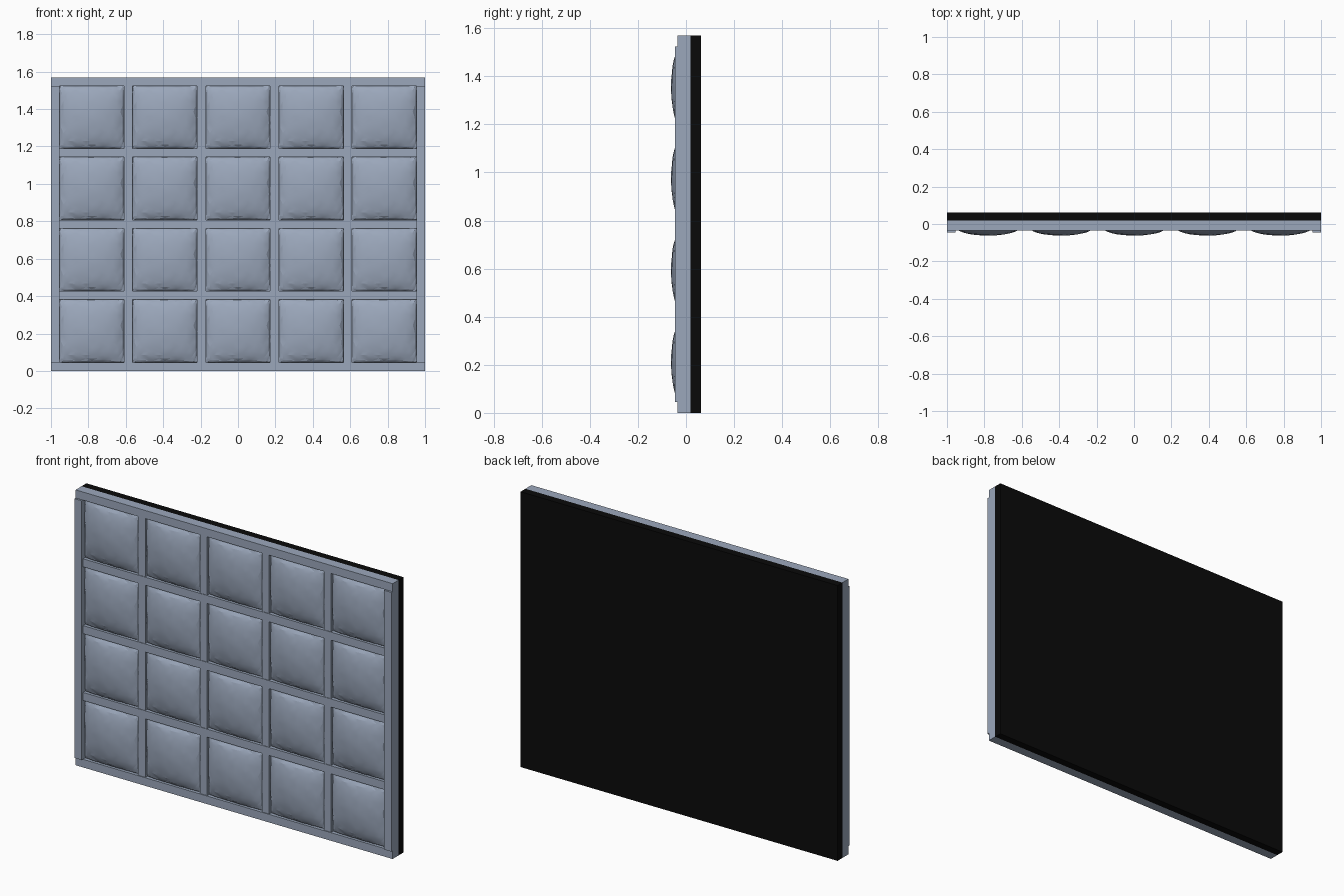
import bpy, bmesh, math, random

if "Cube" in bpy.data.objects:
    bpy.data.objects.remove(bpy.data.objects["Cube"])

random.seed(4)


def material(name, rgb):
    m = bpy.data.materials.new(name)
    m.diffuse_color = (*rgb, 1)
    m.use_nodes = True
    m.node_tree.nodes["Principled BSDF"].inputs["Base Color"].default_value = m.diffuse_color
    return m


GREY = material("blue grey", (0.33, 0.39, 0.50))
BLACK = material("black", (0.003, 0.003, 0.003))


def box(name, x0, x1, y0, y1, z0, z1, mat=GREY):
    bm = bmesh.new()
    bmesh.ops.create_cube(bm, size=1)
    for v in bm.verts:
        v.co = (x0 + (v.co.x + 0.5) * (x1 - x0),
                y0 + (v.co.y + 0.5) * (y1 - y0),
                z0 + (v.co.z + 0.5) * (z1 - z0))
    me = bpy.data.meshes.new(name)
    bm.to_mesh(me)
    bm.free()
    me.materials.append(mat)
    ob = bpy.data.objects.new(name, me)
    bpy.context.collection.objects.link(ob)
    return ob


H, W = 1.57, 0.046           # total height, bar width
BACK = 0.019                 # plane where frame meets back board

# Back board
box("back_board", -1, 1, BACK, 0.0625, 0, H, BLACK)
box("inner_panel", -0.97, 0.97, 0.0, BACK, 0.03, H - 0.03)

# Outer frame: rails top and bottom, prouder stiles left and right
box("bottom_rail", -1, 1, -0.035, BACK, 0, W)
box("top_rail", -1, 1, -0.035, BACK, H - W, H)
for side, x in (("left", -1), ("right", 1 - W)):
    box(side + "_stile", x, x + W, -0.046, BACK, W, H - W)

# Inner grid bars
PX, PZ = (2 - W) / 5, (H - W) / 4
for i in range(1, 4):
    z = i * PZ
    box("cross_bar", -1 + W, 1 - W, -0.034, BACK, z, z + W)
for i in range(1, 5):
    x = -1 + i * PX
    for j in range(4):
        box("upright_bar", x, x + W, -0.031, BACK, j * PZ + W, (j + 1) * PZ)


# Padded cushion: bulging grid with rumpled edges
def cushion_mesh(w, h, n=18):
    bm = bmesh.new()
    bmesh.ops.create_grid(bm, x_segments=n, y_segments=n, size=1)
    for v in bm.verts:
        # pack the grid lines towards the edges
        u, t = math.sin(v.co.x * math.pi / 2), math.sin(v.co.y * math.pi / 2)
        rim = max(abs(u), abs(t))
        if rim < 0.999:
            k = 0.05 * (1.05 - rim)
            u += random.uniform(-k, k)
            t += random.uniform(-k, k)
        u, t = max(-1, min(1, u)), max(-1, min(1, t))
        f = ((1 - u ** 2) * (1 - t ** 2)) ** 0.45
        y = -0.010 - 0.052 * f
        if rim < 0.999:
            y += random.uniform(-1, 1) * (0.0008 + 0.0025 * max(0, rim - 0.6))
        v.co = (u * w / 2, max(y, -0.0625), t * h / 2)
    bmesh.ops.triangulate(bm, faces=bm.faces[:], quad_method='SHORT_EDGE')
    bm.normal_update()
    if sum(f.normal.y for f in bm.faces) > 0:
        bmesh.ops.reverse_faces(bm, faces=bm.faces[:])
    me = bpy.data.meshes.new("cushion")
    bm.to_mesh(me)
    bm.free()
    me.materials.append(GREY)
    return me


pad = cushion_mesh(PX - W + 0.004, PZ - W + 0.004)
for i in range(5):
    for j in range(4):
        ob = bpy.data.objects.new("cushion", pad)
        ob.location = (-1 + (i + 0.5) * PX + W / 2, 0, (j + 0.5) * PZ + W / 2)
        bpy.context.collection.objects.link(ob)
        ob.select_set(True)
        bpy.context.view_layer.objects.active = ob
# soften the facets but keep creases
bpy.ops.object.shade_smooth_by_angle(angle=math.radians(12))
